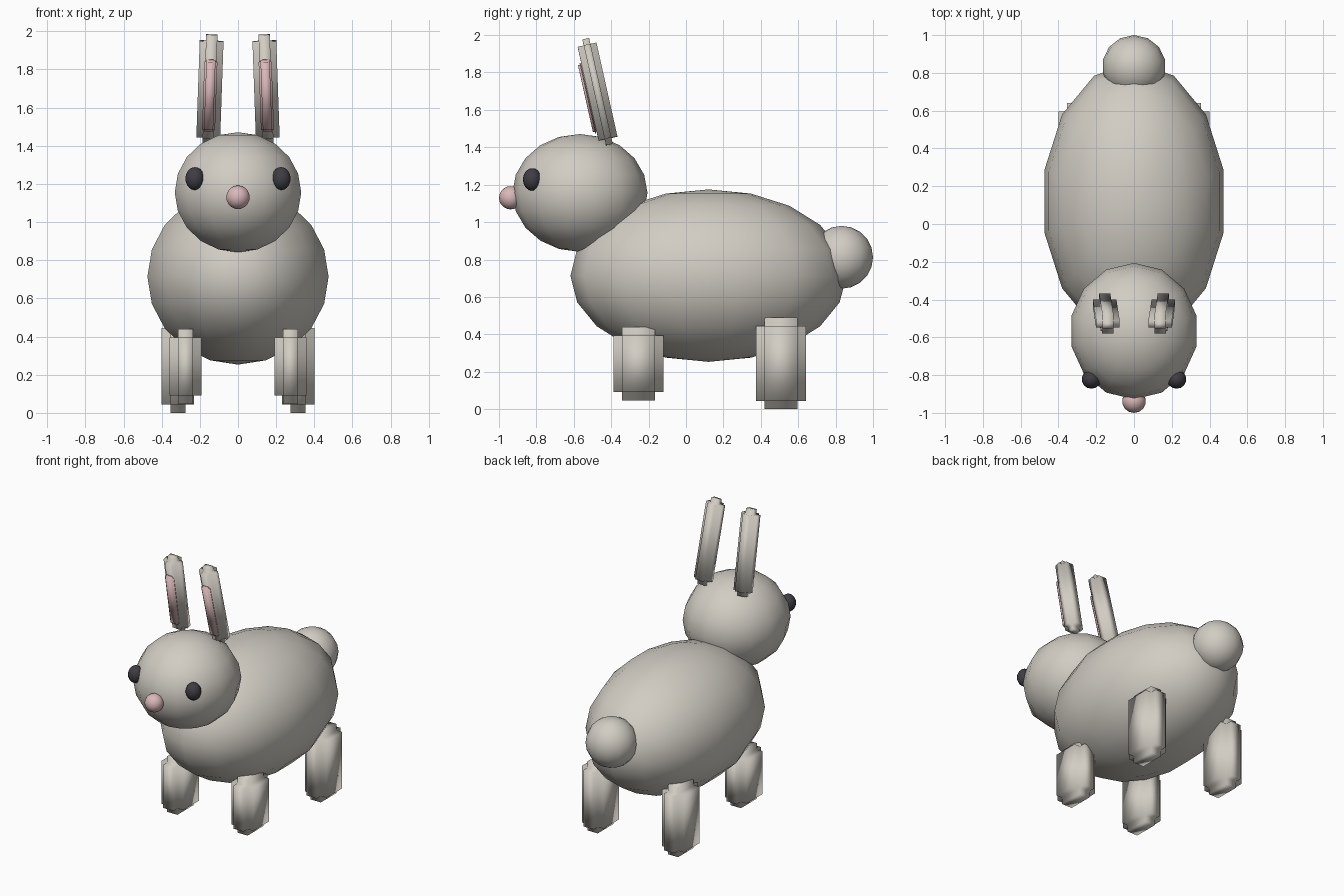
import bpy
import bmesh
from mathutils import Euler, Vector

cube = bpy.data.objects.get("Cube")
if cube:
    bpy.data.objects.remove(cube, do_unlink=True)


def material(name, rgb):
    mat = bpy.data.materials.new(name)
    mat.use_nodes = True
    color = (*rgb, 1.0)
    mat.diffuse_color = color
    bsdf = next(n for n in mat.node_tree.nodes if n.type == 'BSDF_PRINCIPLED')
    bsdf.inputs["Base Color"].default_value = color
    bsdf.inputs["Roughness"].default_value = 0.8
    return mat


fur = material("warm grey fur", (0.64, 0.61, 0.55))
pink = material("soft pink", (0.70, 0.48, 0.49))
black = material("eye black", (0.05, 0.047, 0.055))


def finish(bm, name, mat, location, rotation=(0, 0, 0)):
    bmesh.ops.recalc_face_normals(bm, faces=bm.faces)
    for face in bm.faces:
        face.smooth = True
    mesh = bpy.data.meshes.new(name)
    bm.to_mesh(mesh)
    bm.free()
    mesh.materials.append(mat)
    obj = bpy.data.objects.new(name, mesh)
    obj.location = location
    obj.rotation_euler = rotation
    bpy.context.collection.objects.link(obj)
    return obj


def ball(name, mat, location, radii):
    bm = bmesh.new()
    bmesh.ops.create_uvsphere(bm, u_segments=14, v_segments=10, radius=1)
    bmesh.ops.scale(bm, vec=radii, verts=bm.verts)
    return finish(bm, name, mat, location)


def notched_box(name, mat, location, size, notch, rotation=(0, 0, 0)):
    # Box whose edges are cut back by a square, concave bevel
    bm = bmesh.new()
    bmesh.ops.create_cube(bm, size=1)
    bmesh.ops.scale(bm, vec=size, verts=bm.verts)
    bmesh.ops.bevel(bm, geom=bm.edges[:], offset=notch, segments=2,
                    profile=0.0, affect='EDGES')
    return finish(bm, name, mat, location, rotation)


# Body, head, tail and nose
ball("body", fur, (0, 0.12, 0.714), (0.487, 0.738, 0.461))
ball("head", fur, (0, -0.567, 1.156), (0.34, 0.361, 0.315))
ball("tail", fur, (0, 0.832, 0.812), (0.169, 0.168, 0.168))
ball("nose", pink, (0, -0.938, 1.13), (0.063, 0.062, 0.062))

for side, s in (("left", 1), ("right", -1)):
    # Eyes
    ball(f"{side}_eye", black, (s * 0.226, -0.822, 1.228), (0.051, 0.05, 0.06))

    # Legs
    notched_box(f"{side}_front_leg", fur, (s * 0.275, -0.254, 0.243),
                (0.17, 0.268, 0.394), 0.045)
    notched_box(f"{side}_rear_leg", fur, (s * 0.315, 0.508, 0.245),
                (0.17, 0.265, 0.49), 0.045)

    # Ears, leaning forward and slightly inward, with a pink panel in front
    lean = Euler((0.22, -s * 0.035, 0))
    center = Vector((s * 0.147, -0.473, 1.697))
    notched_box(f"{side}_ear", fur, center, (0.125, 0.103, 0.58), 0.033, lean)
    panel = center + lean.to_matrix() @ Vector((0, -0.058, -0.022))
    notched_box(f"{side}_inner_ear", pink, panel, (0.068, 0.026, 0.385), 0.01, lean)
